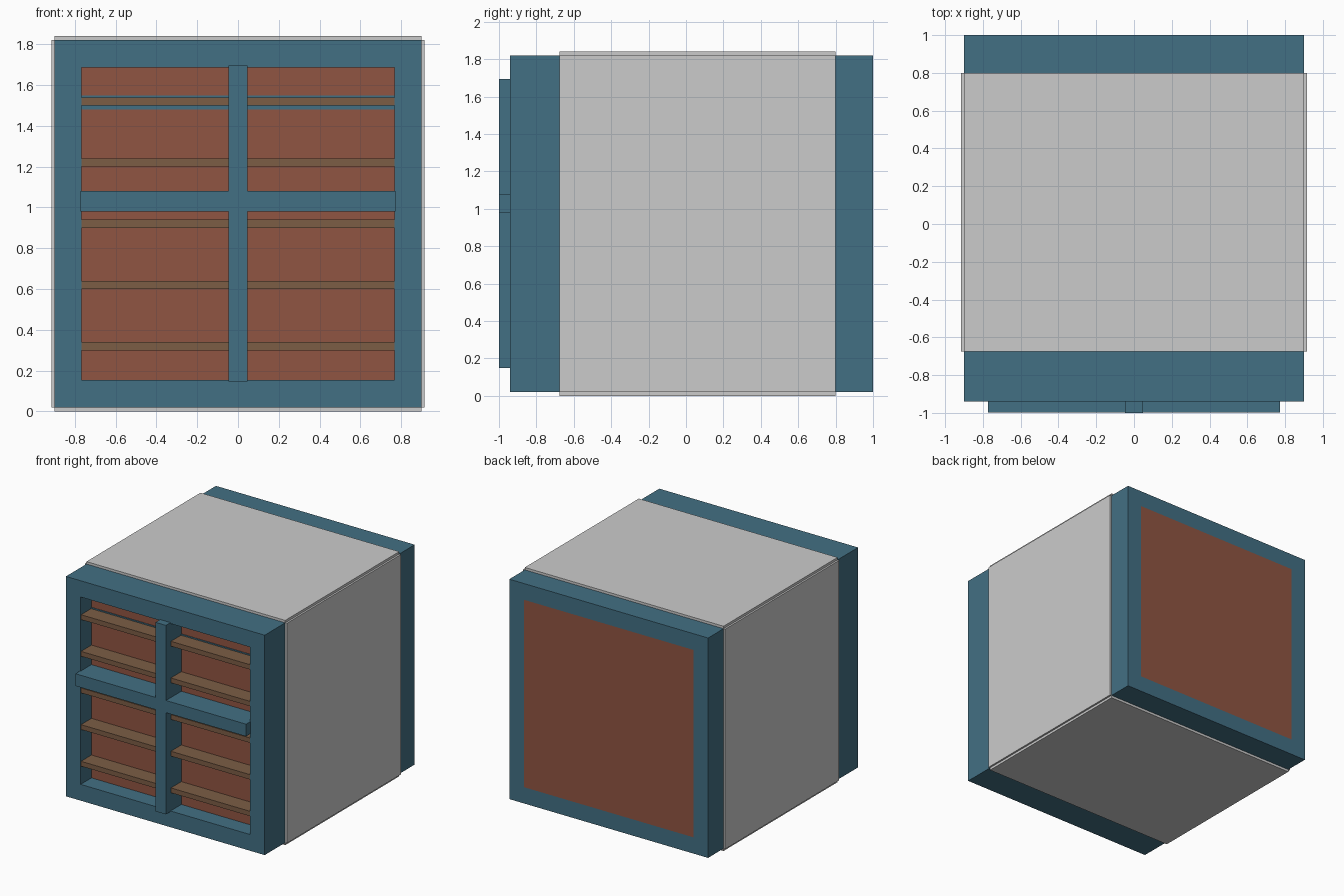
import bpy, bmesh

if "Cube" in bpy.data.objects:
    bpy.data.objects.remove(bpy.data.objects["Cube"])


def material(name, rgb):
    m = bpy.data.materials.new(name)
    m.diffuse_color = (*rgb, 1)
    m.use_nodes = True
    m.node_tree.nodes["Principled BSDF"].inputs["Base Color"].default_value = m.diffuse_color
    return m


BLUE = material("blue_paint", (0.055, 0.16, 0.23))
RED = material("red_brick", (0.28, 0.09, 0.055))
BROWN = material("brown_wood", (0.20, 0.11, 0.06))


def finish(name, bm, mat):
    bmesh.ops.recalc_face_normals(bm, faces=bm.faces)
    me = bpy.data.meshes.new(name)
    bm.to_mesh(me)
    bm.free()
    if mat:
        me.materials.append(mat)
    ob = bpy.data.objects.new(name, me)
    bpy.context.collection.objects.link(ob)
    return ob


def box(name, x, y, z, mat=None):
    bm = bmesh.new()
    bmesh.ops.create_cube(bm, size=1)
    for v in bm.verts:
        v.co = [lo + (c + 0.5) * (hi - lo) for c, (lo, hi) in zip(v.co, (x, y, z))]
    return finish(name, bm, mat)


def tube(name, outer, inner, y, mat):
    """Rectangular frame extruded along y; rects are (half width, z0, z1)."""
    bm = bmesh.new()
    rings = []
    for (w, z0, z1), yy in ((outer, y[0]), (outer, y[1]), (inner, y[1]), (inner, y[0])):
        rings.append([bm.verts.new((px, yy, pz))
                      for px, pz in ((-w, z0), (w, z0), (w, z1), (-w, z1))])
    for a, b in zip(rings, rings[1:] + rings[:1]):
        for i in range(4):
            j = (i + 1) % 4
            bm.faces.new((a[i], a[j], b[j], b[i]))
    return finish(name, bm, mat)


# Blue window casing and the red core filling it up to the back
tube("casing", (0.90, 0.02, 1.82), (0.767, 0.153, 1.687), (-0.94, 1.0), BLUE)
box("core_panel", (-0.767, 0.767), (-0.80, 1.0), (0.153, 1.687), RED)

# Cross bars standing proud of the casing
box("vertical_bar", (-0.047, 0.047), (-1.0, -0.80), (0.148, 1.695), BLUE)
box("horizontal_bar", (-0.773, 0.773), (-0.999, -0.80), (0.98, 1.08), BLUE)

# Wooden slats
for i in range(5):
    z = 0.30 + 0.30 * i
    box(f"slat_{i + 1}", (-0.767, 0.767), (-0.935, -0.80), (z, z + 0.04), BROWN)

# Thin strip behind the top slat
box("top_strip", (-0.767, 0.767), (-0.805, -0.80), (1.48, 1.55), BLUE)

# Grey wall sleeve: four thin plates around the casing
for side, s in (("left", -1), ("right", 1)):
    box(f"{side}_wall_plate", sorted((s * 0.895, s * 0.915)), (-0.675, 0.80), (0.02, 1.82))
for side, z in (("bottom", (0.0, 0.025)), ("top", (1.815, 1.84))):
    box(f"{side}_wall_plate", (-0.90, 0.90), (-0.675, 0.80), z)
